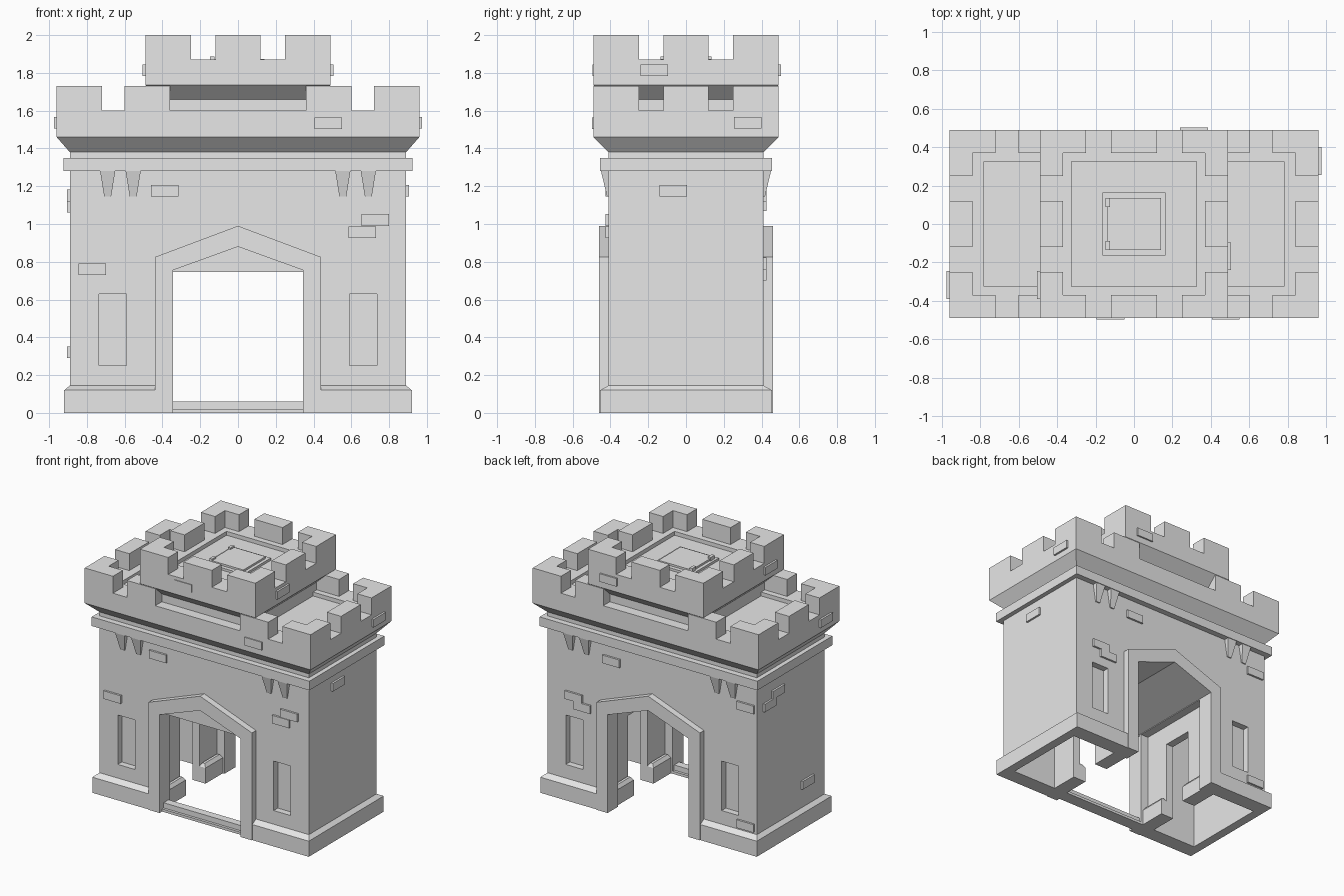
import bpy, bmesh
from mathutils import Vector

cube = bpy.data.objects.get("Cube")
if cube:
    bpy.data.objects.remove(cube, do_unlink=True)

stone = bpy.data.materials.new("grey_stone")
stone.use_nodes = True
grey = (0.8, 0.8, 0.8, 1)
stone.diffuse_color = grey
stone.node_tree.nodes["Principled BSDF"].inputs["Base Color"].default_value = grey


def finish(name, bm):
    bmesh.ops.recalc_face_normals(bm, faces=bm.faces)
    mesh = bpy.data.meshes.new(name)
    bm.to_mesh(mesh)
    bm.free()
    mesh.materials.append(stone)
    obj = bpy.data.objects.new(name, mesh)
    bpy.context.collection.objects.link(obj)
    return obj


def loft(name, rings, centre=(0, 0)):
    """Stack of rectangles, each (half x, half y, z), closed at both ends."""
    bm = bmesh.new()
    cx, cy = centre
    loops = [[bm.verts.new((cx + sx * hx, cy + sy * hy, z))
              for sx, sy in ((-1, -1), (1, -1), (1, 1), (-1, 1))]
             for hx, hy, z in rings]
    for a, b in zip(loops, loops[1:]):
        for i in range(4):
            j = (i + 1) % 4
            bm.faces.new((a[i], a[j], b[j], b[i]))
    bm.faces.new(loops[0])
    bm.faces.new(loops[-1])
    return finish(name, bm)


def box(name, x0, x1, y0, y1, z0, z1):
    return loft(name, [((x1 - x0) / 2, (y1 - y0) / 2, z) for z in (z0, z1)],
                ((x0 + x1) / 2, (y0 + y1) / 2))


def prism(name, points, start, depth):
    """Extrude a flat polygon given as 3D points."""
    bm = bmesh.new()
    face = bm.faces.new([bm.verts.new(Vector(p) + Vector(start)) for p in points])
    out = bmesh.ops.extrude_face_region(bm, geom=[face])
    bmesh.ops.translate(bm, vec=depth,
                        verts=[v for v in out["geom"] if isinstance(v, bmesh.types.BMVert)])
    return finish(name, bm)


def cut(target, cutter):
    mod = target.modifiers.new("cut", "BOOLEAN")
    mod.operation, mod.solver, mod.object = "DIFFERENCE", "EXACT", cutter
    bpy.context.view_layer.objects.active = target
    bpy.ops.object.modifier_apply(modifier=mod.name)
    bpy.data.objects.remove(cutter, do_unlink=True)


# Main block: plinth, walls, cornice, flared parapet and sunken roof
body = loft("gatehouse_body", [
    (0.92, 0.455, 0), (0.92, 0.455, 0.12), (0.89, 0.41, 0.145), (0.89, 0.41, 1.28),
    (0.925, 0.455, 1.28), (0.925, 0.455, 1.35), (0.89, 0.41, 1.35), (0.89, 0.41, 1.38),
    (0.96, 0.49, 1.46), (0.96, 0.49, 1.60), (0.78, 0.325, 1.60), (0.78, 0.325, 1.57)])

# Gateway passage, side rooms, doorways and window recesses
gate = [(-0.345, 0), (-0.345, 0.755), (0, 0.88), (0.345, 0.755), (0.345, 0)]
cut_gate = [(x, 0, z if z else -0.1) for x, z in gate]
cut(body, prism("gate_cutter", cut_gate, (0, -0.6, 0), (0, 1.2, 0)))
cut(body, box("room_cutter", -0.41, 0.41, -0.33, 0.33, -0.1, 0.75))
for s in (-1, 1):
    def side_box(a, b, *rest):
        return box("side_cutter", *sorted((s * a, s * b)), *rest)
    cut(body, side_box(0.47, 0.85, -0.335, 0.335, -0.1, 1.2))
    cut(body, side_box(0.40, 0.50, -0.12, 0.12, -0.1, 0.6))
    cut(body, side_box(0.59, 0.735, -0.6, -0.36, 0.25, 0.63))
    cut(body, side_box(0.59, 0.735, 0.36, 0.6, 0.25, 0.63))
    # Low plinth along the passage walls
    for t in (-1, 1):
        loft("passage_plinth", [(0.028, 0.105, 0), (0.028, 0.105, 0.12), (0.01, 0.09, 0.145)],
             (s * 0.388, t * 0.225))

# Pointed arch surrounds on both faces
surround = [(-0.44, 0), (-0.44, 0.825), (0, 0.99), (0.44, 0.825), (0.44, 0)]
ring = [(x, 0, z) for x, z in surround + gate[::-1]]
for y in (-0.46, 0.40):
    prism("arch_surround", ring, (0, y, 0), (0, 0.06, 0))

# Panel in the arch head and grooved threshold
prism("arch_head_panel", [(-0.345, 0, 0.745), (0.345, 0, 0.745), (0.345, 0, 0.755),
                          (0, 0, 0.88), (-0.345, 0, 0.755)], (0, -0.41, 0), (0, 0.06, 0))
box("threshold", -0.345, 0.345, -0.43, -0.33, 0, 0.02)
box("threshold_bar", -0.345, 0.345, -0.41, -0.35, 0.02, 0.06)

# Upper tower
loft("tower", [
    (0.41, 0.41, 1.56), (0.41, 0.41, 1.66), (0.49, 0.49, 1.735), (0.49, 0.49, 1.87),
    (0.325, 0.325, 1.87), (0.325, 0.325, 1.84)])


# Battlements
def battlements(name, hx, hy, z, height, mids_x):
    t, w = 0.12, 0.24
    for sx in (-1, 1):
        for sy in (-1, 1):
            ell = [(hx, hy), (hx - w, hy), (hx - w, hy - t),
                   (hx - t, hy - t), (hx - t, hy - w), (hx, hy - w)]
            prism(name + "_corner_merlon", [(sx * x, sy * y, z) for x, y in ell],
                  (0, 0, 0), (0, 0, height))
        a, b = sorted((sx * hx, sx * (hx - t)))
        box(name + "_side_merlon", a, b, -w / 2, w / 2, z, z + height)
        a, b = sorted((sx * hy, sx * (hy - t)))
        for m in mids_x:
            box(name + "_face_merlon", m - w / 2, m + w / 2, a, b, z, z + height)


battlements("parapet", 0.96, 0.49, 1.60, 0.13, (-0.48, 0.48))
battlements("tower", 0.49, 0.49, 1.87, 0.13, (0,))

# Roof hatch with hinges
box("hatch_frame", -0.165, 0.165, -0.165, 0.165, 1.83, 1.858)
box("hatch_lid", -0.14, 0.14, -0.135, 0.135, 1.85, 1.873)
for y in (-0.112, 0.112):
    box("hatch_hinge", -0.148, -0.125, y - 0.023, y + 0.023, 1.85, 1.886)

# Tapered corbels under the cornice
for s in (-1, 1):
    for x in (-0.69, -0.555, 0.555, 0.69):
        corbel = loft("corbel", [(0.018, 0.008, 1.145), (0.04, 0.04, 1.28)], (x, s * 0.41))


# Raised bricks: start along the wall, bottom height
def brick(axis, side, plane, start, z, out=0.015, length=0.145):
    a, b = sorted((side * (plane - 0.02), side * (plane + out)))
    span = (start, start + length)
    x, y = ((a, b), span) if axis == "x" else (span, (a, b))
    box("raised_brick", *x, *y, z, z + 0.062)


WALL_Y, WALL_X, PARAPET_X, TOP = 0.41, 0.89, 0.96, 0.49
for start, z in ((-0.46, 1.145), (0.655, 0.99), (0.585, 0.925), (-0.845, 0.73)):
    brick("y", -1, WALL_Y, start, z)
for start, z in ((0.27, 1.12), (-0.87, 1.07), (0.59, 0.76), (0.52, 0.70), (-0.87, 0.16)):
    brick("y", 1, WALL_Y, start, z)
for start, z in ((0.09, 1.12), (0.19, 1.06), (-0.27, 0.29)):
    brick("x", -1, WALL_X, start, z)
brick("x", 1, WALL_X, -0.14, 1.145)
brick("x", 1, PARAPET_X, 0.255, 1.505)
brick("x", -1, PARAPET_X, -0.39, 1.505)
brick("x", 1, TOP, -0.24, 1.783)
brick("x", -1, TOP, -0.39, 1.783)
brick("y", -1, TOP, 0.405, 1.503, 0.008)
brick("y", -1, TOP, -0.195, 1.783, 0.006)
brick("y", 1, TOP, 0.24, 1.783, 0.012)
